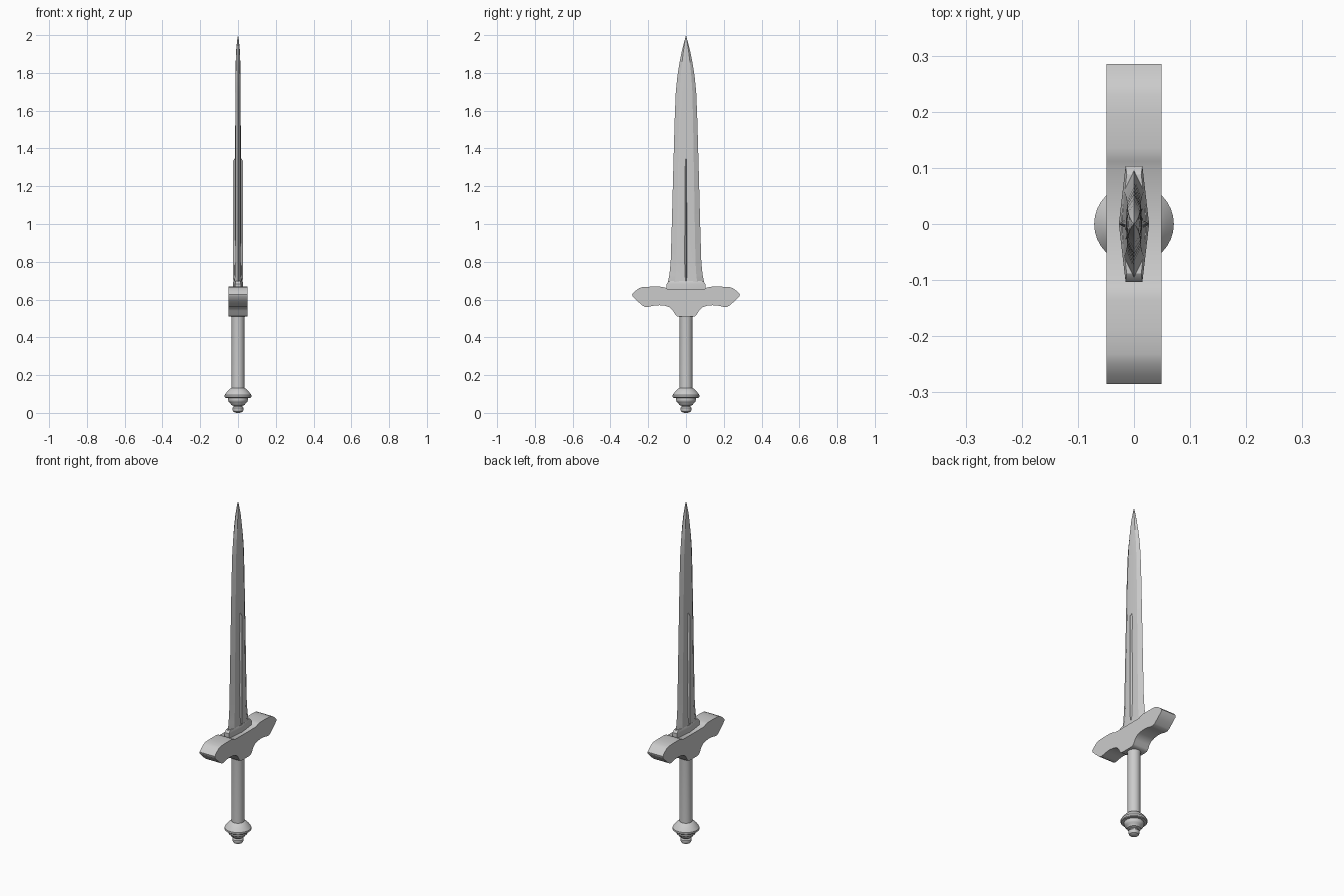
import bpy, bmesh, math


def finish(name, bm, angle=35):
    bmesh.ops.remove_doubles(bm, verts=bm.verts, dist=0.0002)
    bmesh.ops.recalc_face_normals(bm, faces=bm.faces)
    me = bpy.data.meshes.new(name)
    bm.to_mesh(me)
    bm.free()
    ob = bpy.data.objects.new(name, me)
    bpy.context.collection.objects.link(ob)
    bpy.ops.object.select_all(action='DESELECT')
    ob.select_set(True)
    bpy.context.view_layer.objects.active = ob
    bpy.ops.object.shade_smooth_by_angle(angle=math.radians(angle))
    return ob


def loft(name, rings, angle=35):
    """Skin a list of closed rings with equal point counts and cap both ends."""
    bm = bmesh.new()
    loops = [[bm.verts.new(p) for p in ring] for ring in rings]
    n = len(loops[0])
    for a, b in zip(loops, loops[1:]):
        for i in range(n):
            j = (i + 1) % n
            bm.faces.new((a[i], a[j], b[j], b[i]))
    bm.faces.new(loops[0])
    bm.faces.new(loops[-1])
    return finish(name, bm, angle)


def lathe(name, profile, sides=32):
    rings = [[(r * math.cos(2 * math.pi * i / sides),
               r * math.sin(2 * math.pi * i / sides), z) for i in range(sides)]
             for r, z in profile]
    return loft(name, rings)


def blade_ring(z, w, t):
    half = [(0, w), (t * 0.85, w * 0.62), (t, 0), (t * 0.85, -w * 0.62)]
    return [(x, y, z) for x, y in half] + [(-x, -y, z) for x, y in half]


# Blade: bevelled section, (height, half width, half thickness)
blade = [(0.66, 0.088, 0.022), (0.695, 0.095, 0.021), (0.73, 0.088, 0.019),
         (0.80, 0.081, 0.017), (1.0, 0.075, 0.016), (1.3, 0.067, 0.015),
         (1.55, 0.060, 0.0145), (1.70, 0.054, 0.014), (1.78, 0.046, 0.0135),
         (1.85, 0.035, 0.0125), (1.92, 0.021, 0.010), (1.97, 0.008, 0.005),
         (2.0, 0.0003, 0.0003)]
loft("blade", [blade_ring(*s) for s in blade], 12)

# Raised central rib running up the lower half of the blade
rib = [(0.68, 0.007, 0.023), (0.73, 0.009, 0.027), (1.0, 0.007, 0.027),
       (1.335, 0.004, 0.026), (1.355, 0.002, 0.012)]
loft("blade_rib", [[(t, 0, z), (0, w * 2, z), (-t, 0, z), (0, -w * 2, z)]
                   for z, w, t in rib], 20)

# Collar where the blade meets the guard
collar = [(0.64, 1.0), (0.682, 1.0), (0.692, 0.93), (0.697, 0.86)]
loft("blade_collar", [[(x * s, y * s, z) for x, y in
     ((0.015, 0.103), (-0.015, 0.103), (-0.027, 0),
      (-0.015, -0.103), (0.015, -0.103), (0.027, 0))] for z, s in collar], 20)

# Guard: mirrored side profile (y, z) extruded across x
right = [(0.03, 0.509), (0.048, 0.511), (0.057, 0.520), (0.068, 0.541),
         (0.085, 0.558), (0.11, 0.567), (0.14, 0.570), (0.17, 0.568),
         (0.195, 0.562), (0.215, 0.560), (0.230, 0.568), (0.255, 0.590),
         (0.283, 0.617), (0.285, 0.628), (0.270, 0.644), (0.250, 0.659),
         (0.232, 0.666), (0.19, 0.668), (0.135, 0.668), (0.112, 0.664),
         (0.100, 0.656)]
outline = right + [(-y, z) for y, z in reversed(right)]
loft("guard", [[(x, y, z) for y, z in outline] for x in (-0.049, 0.049)], 40)

# Grip
lathe("grip", [(0.034, 0.11), (0.034, 0.49), (0.037, 0.52)])

# Pommel: stepped rings ending in a rounded button
lathe("pommel", [(0.037, 0.131), (0.042, 0.128), (0.058, 0.112), (0.071, 0.094),
                 (0.071, 0.084), (0.067, 0.080), (0.052, 0.080), (0.053, 0.068),
                 (0.049, 0.058), (0.040, 0.052), (0.036, 0.042), (0.024, 0.038),
                 (0.022, 0.033), (0.029, 0.027), (0.030, 0.018), (0.025, 0.007),
                 (0.014, 0.001), (0.006, 0.0)])
